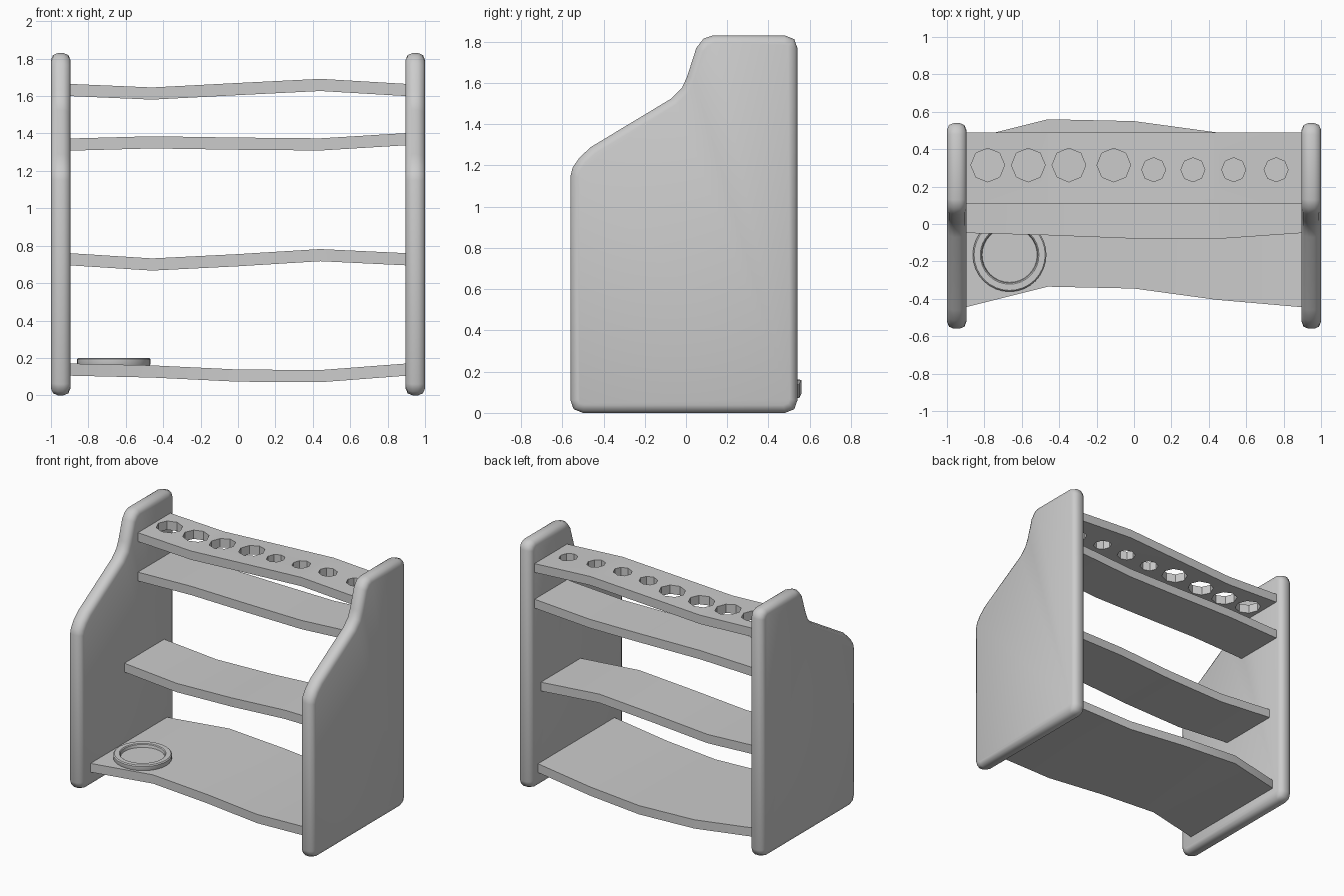
import bpy, bmesh, math

if "Cube" in bpy.data.objects:
    bpy.data.objects.remove(bpy.data.objects["Cube"])

XS = [-0.9, -0.46, 0.0, 0.44, 0.9]
THICK = 0.065


def make(name, bm, smooth=True):
    bmesh.ops.recalc_face_normals(bm, faces=bm.faces)
    me = bpy.data.meshes.new(name)
    bm.to_mesh(me)
    bm.free()
    ob = bpy.data.objects.new(name, me)
    bpy.context.collection.objects.link(ob)
    if smooth:
        shade(ob)
    return ob


def shade(ob, angle=35):
    bpy.ops.object.select_all(action='DESELECT')
    ob.select_set(True)
    bpy.context.view_layer.objects.active = ob
    bpy.ops.object.shade_smooth_by_angle(angle=math.radians(angle))


def apply_mods(ob):
    bpy.ops.object.select_all(action='DESELECT')
    ob.select_set(True)
    bpy.context.view_layer.objects.active = ob
    for m in list(ob.modifiers):
        bpy.ops.object.modifier_apply(modifier=m.name)


# Side panels: extruded outline with rounded rims
OUTLINE = [(-0.56, 0.06), (-0.545, 0.018), (-0.50, 0), (0.48, 0), (0.525, 0.018), (0.54, 0.06),
           (0.54, 1.77), (0.525, 1.812), (0.48, 1.83), (0.13, 1.83), (0.085, 1.815), (0.05, 1.77),
           (0.005, 1.63), (-0.02, 1.575), (-0.07, 1.525), (-0.46, 1.29), (-0.515, 1.24),
           (-0.55, 1.19), (-0.56, 1.15)]


def side_panel(name, x0, x1):
    bm = bmesh.new()
    face = bm.faces.new([bm.verts.new((x0, y, z)) for y, z in OUTLINE])
    ext = bmesh.ops.extrude_face_region(bm, geom=[face])
    for v in ext['geom']:
        if isinstance(v, bmesh.types.BMVert):
            v.co.x = x1
    bmesh.ops.recalc_face_normals(bm, faces=bm.faces)
    rims = [e for e in bm.edges if abs(e.verts[0].co.x - e.verts[1].co.x) < 1e-5]
    bmesh.ops.bevel(bm, geom=rims, offset=0.037, segments=2, profile=0.5, affect='EDGES')
    ob = make(name, bm, False)
    shade(ob, 50)


side_panel("left_side_panel", -1.0, -0.896)
side_panel("right_side_panel", 0.896, 1.0)


# Warped shelves: a strip of box sections along x
def shelf(name, tops, fronts, depth):
    bm = bmesh.new()
    rings = []
    for x, z, y in zip(XS, tops, fronts):
        rings.append([bm.verts.new(c) for c in ((x, y, z), (x, y + depth, z),
                                               (x, y + depth, z - THICK), (x, y, z - THICK))])
    for a, b in zip(rings, rings[1:]):
        for i in range(4):
            j = (i + 1) % 4
            bm.faces.new((a[i], a[j], b[j], b[i]))
    bm.faces.new(rings[0])
    bm.faces.new(rings[-1][::-1])
    return make(name, bm)


shelf("bottom_shelf", [0.17, 0.16, 0.138, 0.135, 0.17],
      [-0.445, -0.335, -0.345, -0.405, -0.445], 0.895)
shelf("middle_shelf", [0.76, 0.732, 0.755, 0.782, 0.76],
      [-0.048, -0.06, -0.078, -0.08, -0.048], 0.465)
shelf("upper_shelf", [1.373, 1.385, 1.378, 1.374, 1.402], [0.11] * 5, 0.38)
rack = shelf("holder_shelf", [1.665, 1.646, 1.67, 1.692, 1.665], [0.11] * 5, 0.38)

# Octagonal holes through the holder shelf
HOLES = [(x, 0.315, 0.09) for x in (-0.782, -0.565, -0.348, -0.108)]
HOLES += [(x, 0.29, 0.064) for x in (0.105, 0.315, 0.533, 0.76)]
bm = bmesh.new()
for x, y, r in HOLES:
    res = bmesh.ops.create_cone(bm, cap_ends=True, segments=8, radius1=r, radius2=r, depth=0.4)
    bmesh.ops.translate(bm, verts=res['verts'], vec=(x, y, 1.65))
cutter = make("hole_cutter", bm, False)
cutter.hide_render = True
mod = rack.modifiers.new("holes", 'BOOLEAN')
mod.operation = 'DIFFERENCE'
mod.solver = 'EXACT'
mod.object = cutter
apply_mods(rack)
bpy.data.objects.remove(cutter)
shade(rack)

# Round cup rest on the bottom shelf: lathed rim and shallow floor
PROFILE = [(0.19, 0.15), (0.197, 0.168), (0.197, 0.193), (0.19, 0.2),
           (0.157, 0.2), (0.151, 0.195), (0.147, 0.175)]
N = 32
bm = bmesh.new()
loops = [[bm.verts.new((-0.665 + r * math.cos(2 * math.pi * i / N),
                        -0.165 + r * math.sin(2 * math.pi * i / N), z)) for i in range(N)]
         for r, z in PROFILE]
for a, b in zip(loops, loops[1:]):
    for i in range(N):
        j = (i + 1) % N
        bm.faces.new((a[i], a[j], b[j], b[i]))
bm.faces.new(loops[0][::-1])
bm.faces.new(loops[-1])
make("cup_rest", bm)
